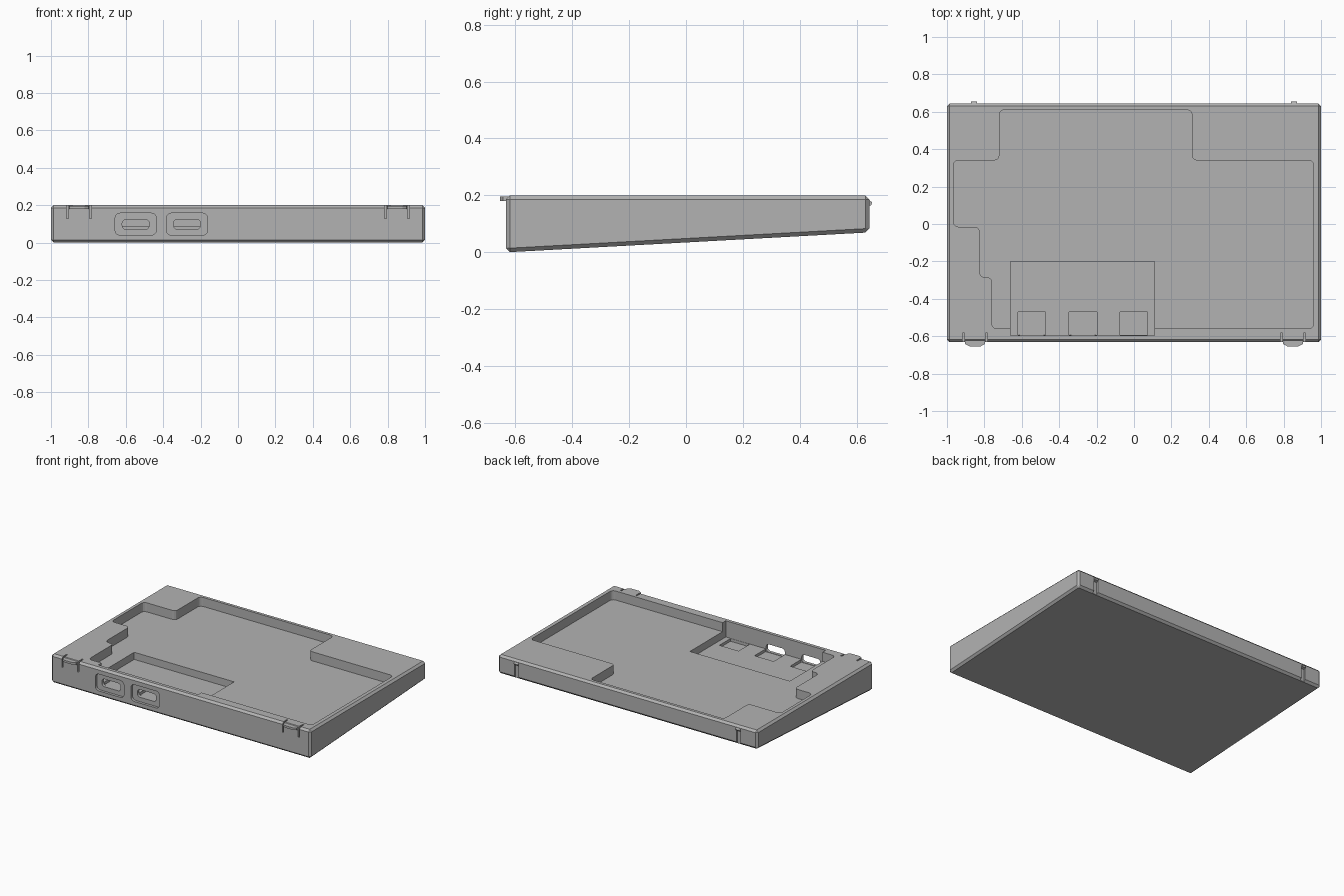
import bpy
import bmesh
from mathutils import Vector

old = bpy.data.objects.get("Cube")
if old:
    bpy.data.objects.remove(old, do_unlink=True)

grey = bpy.data.materials.new("case grey")
grey.use_nodes = True
grey.diffuse_color = (0.45, 0.45, 0.45, 1)
grey.node_tree.nodes["Principled BSDF"].inputs["Base Color"].default_value = (0.45, 0.45, 0.45, 1)


def prism(name, points, low, high, axis="z", radius=0.0, segments=3, all_edges=False):
    """Extrude a 2D outline along an axis, rounding its corners."""
    place = {"x": lambda a, b, t: (t, a, b),
             "y": lambda a, b, t: (a, t, b),
             "z": lambda a, b, t: (a, b, t)}[axis]
    bm = bmesh.new()
    face = bm.faces.new([bm.verts.new(place(a, b, low)) for a, b in points])
    ext = bmesh.ops.extrude_face_region(bm, geom=[face])
    moved = [g for g in ext["geom"] if isinstance(g, bmesh.types.BMVert)]
    bmesh.ops.translate(bm, verts=moved, vec=Vector(place(0, 0, high - low)))
    if radius:
        i = "xyz".index(axis)
        edges = [e for e in bm.edges
                 if all_edges or abs(e.verts[0].co[i] - e.verts[1].co[i]) > 1e-5]
        bmesh.ops.bevel(bm, geom=edges, offset=radius, segments=segments,
                        profile=0.5, affect="EDGES")
    bmesh.ops.recalc_face_normals(bm, faces=bm.faces)
    mesh = bpy.data.meshes.new(name)
    bm.to_mesh(mesh)
    bm.free()
    mesh.materials.append(grey)
    obj = bpy.data.objects.new(name, mesh)
    bpy.context.collection.objects.link(obj)
    return obj


def rect(x0, x1, y0, y1):
    return [(x0, y0), (x1, y0), (x1, y1), (x0, y1)]


# Wedge-shaped case with chamfered edges
FRONT, BACK, TOP = -0.632, 0.644, 0.2
case = prism("case", [(FRONT, 0), (BACK, 0.07), (BACK, TOP), (FRONT, TOP)],
             -1, 1, "x", 0.014, 1, True)

# Stepped main pocket
outline = [(-0.72, 0.61), (0.31, 0.61), (0.31, 0.34), (0.96, 0.34),
           (0.96, -0.56), (-0.76, -0.56), (-0.76, -0.285), (-0.825, -0.285),
           (-0.825, -0.015), (-0.965, -0.015), (-0.965, 0.34), (-0.72, 0.34)]
cutters = [prism("pocket_cutter", outline, 0.137, 0.3, radius=0.025)]

# Deeper bay behind the ports
cutters.append(prism("bay_cutter", rect(-0.66, 0.11, -0.595, -0.2), 0.087, 0.31))

# Connector recesses in the bay floor
for x in (-0.547, -0.273, -0.002):
    cutters.append(prism("connector_cutter", rect(x - 0.074, x + 0.074, -0.593, -0.47),
                         0.068, 0.12))

# Front ports: shallow surround and through slot
for x in (-0.547, -0.273):
    cutters.append(prism("surround_cutter", rect(x - 0.11, x + 0.11, 0.04, 0.157),
                         -0.7, -0.614, "y", 0.025))
    cutters.append(prism("slot_cutter", rect(x - 0.072, x + 0.072, 0.071, 0.124),
                         -0.71, -0.55, "y", 0.02))

# Latch slits at the front and grooves at the back
for side in (-1, 1):
    x = 0.85 * side
    for edge in (-1, 1):
        s = x + 0.061 * edge
        cutters.append(prism("slit_cutter", rect(s - 0.005, s + 0.005, -0.7, -0.582),
                             0.13, 0.3))
    g = 0.855 * side
    cutters.append(prism("groove_cutter", rect(g - 0.016, g + 0.016, 0.632, 0.7),
                         -0.1, 0.17))

for cutter in cutters:
    cutter.hide_render = True
    mod = case.modifiers.new("cut", "BOOLEAN")
    mod.operation = "DIFFERENCE"
    mod.solver = "EXACT"
    mod.object = cutter

# Bake the cuts and drop the cutters
graph = bpy.context.evaluated_depsgraph_get()
baked = bpy.data.meshes.new_from_object(case.evaluated_get(graph))
case.modifiers.clear()
case.data = baked
for cutter in cutters:
    bpy.data.objects.remove(cutter, do_unlink=True)

# Latch lips on the front and small catches on the back
for side, label in ((-1, "right"), (1, "left")):
    x = 0.85 * side
    prism(label + "_latch_lip",
          [(x - 0.055, -0.62), (x - 0.052, -0.642), (x - 0.03, -0.654),
           (x + 0.03, -0.654), (x + 0.052, -0.642), (x + 0.055, -0.62)], 0.181, 0.196)
    g = 0.855 * side
    prism(label + "_back_catch", [(0.63, 0.16), (0.65, 0.165), (0.654, 0.175), (0.64, 0.187)],
          g - 0.016, g + 0.016, "x")
